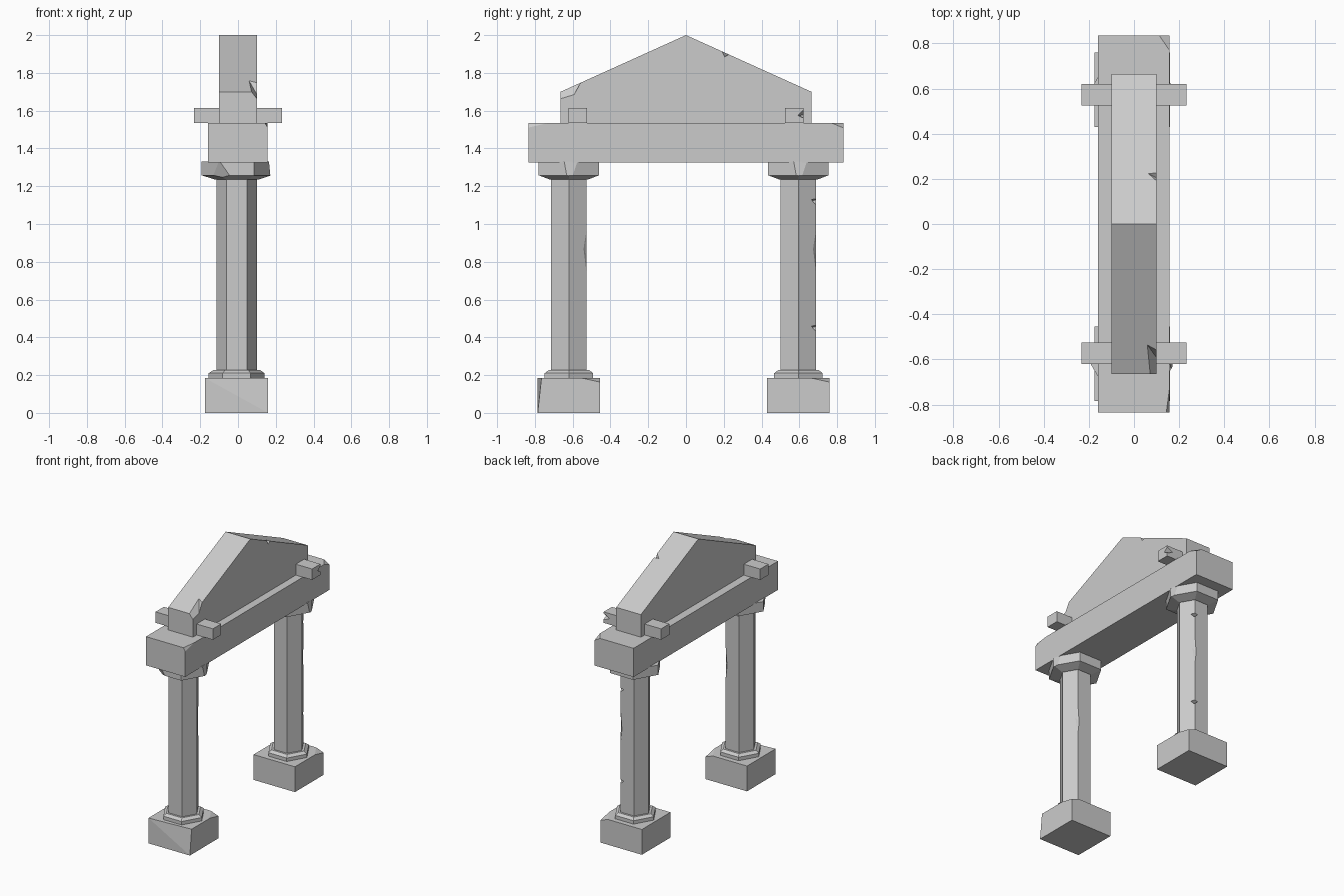
import bpy, bmesh, math
from mathutils import Vector

if "Cube" in bpy.data.objects:
    bpy.data.objects.remove(bpy.data.objects["Cube"], do_unlink=True)

# One plain stone colour
stone = bpy.data.materials.new("grey_stone")
stone.use_nodes = True
stone.diffuse_color = (0.6, 0.6, 0.6, 1)
stone.node_tree.nodes["Principled BSDF"].inputs["Base Color"].default_value = (0.6, 0.6, 0.6, 1)


def finish(name, bm):
    bmesh.ops.recalc_face_normals(bm, faces=bm.faces)
    mesh = bpy.data.meshes.new(name)
    bm.to_mesh(mesh)
    bm.free()
    mesh.materials.append(stone)
    obj = bpy.data.objects.new(name, mesh)
    bpy.context.collection.objects.link(obj)
    return obj


def block(name, low, high, chips=()):
    """Box whose corners can be broken off: chips are (corner signs, sizes)."""
    low, high = Vector(low), Vector(high)
    bm = bmesh.new()
    bmesh.ops.create_cube(bm, size=1)
    for v in bm.verts:
        v.co = (low + high) / 2 + v.co * (high - low)
    for signs, sizes in chips:
        corner = Vector([h if s > 0 else l for s, l, h in zip(signs, low, high)])
        normal = Vector([s / d for s, d in zip(signs, sizes)])
        on_plane = corner - Vector((signs[0] * sizes[0], 0, 0))
        chop(bm, on_plane, normal)
    return finish(name, bm)


def chop(bm, point, normal):
    geom = bm.verts[:] + bm.edges[:] + bm.faces[:]
    bmesh.ops.bisect_plane(bm, geom=geom, dist=1e-6, plane_co=point,
                           plane_no=Vector(normal).normalized(), clear_outer=True)
    bmesh.ops.holes_fill(bm, edges=[e for e in bm.edges if e.is_boundary], sides=0)


def hexagon_stack(name, x, y, profile, chops=()):
    """Six-sided turned part from (radius, height) pairs."""
    bm = bmesh.new()
    rings = []
    for r, z in profile:
        rings.append([bm.verts.new((x + r * math.cos(k * math.pi / 3),
                                    y + r * math.sin(k * math.pi / 3), z)) for k in range(6)])
    for a, b in zip(rings, rings[1:]):
        for k in range(6):
            n = (k + 1) % 6
            bm.faces.new((a[k], a[n], b[n], b[k]))
    bm.faces.new(rings[0][::-1])
    bm.faces.new(rings[-1])
    for offset, normal in chops:
        chop(bm, Vector((x, y, 0)) + Vector(offset), normal)
    return finish(name, bm)


def notch(obj, points):
    """Knock a faceted chip out of a part."""
    bm = bmesh.new()
    verts = [bm.verts.new(p) for p in points]
    bmesh.ops.convex_hull(bm, input=verts)
    cutter = finish("chip_cutter", bm)
    cutter.hide_render = True
    mod = obj.modifiers.new("chip", 'BOOLEAN')
    mod.operation = 'DIFFERENCE'
    mod.solver = 'EXACT'
    mod.object = cutter
    bpy.context.view_layer.objects.active = obj
    bpy.ops.object.modifier_apply(modifier=mod.name)
    bpy.data.objects.remove(cutter, do_unlink=True)


# Two columns, each with plinth, moulding, shaft and capital
for side, y in (("front", -0.62), ("back", 0.595)):
    chips = [((1, 1, 1), (0.06, 0.1, 0.022))]
    if side == "front":
        chips.append(((1, -1, 1), (0.335, 0.02, 0.185)))
    block(side + "_plinth", (-0.175, y - 0.165, 0), (0.16, y + 0.165, 0.185), chips)
    hexagon_stack(side + "_base_moulding", -0.007, y,
                  [(0.148, 0.18), (0.148, 0.21), (0.125, 0.226)])
    shaft = hexagon_stack(side + "_shaft", -0.007, y, [(0.108, 0.2), (0.108, 1.25)])
    # long worn chip and two small nicks on one shaft edge
    ex, ey = 0.047, y + 0.0935
    notch(shaft, [(ex - 0.004, ey - 0.007, 0.85), (ex + 0.03, ey - 0.03, 0.9),
                  (ex - 0.04, ey + 0.03, 0.75), (ex + 0.01, ey + 0.01, 0.56),
                  (ex + 0.01, ey + 0.01, 1.18)])
    if side == "back":
        for z in (0.45, 1.12):
            notch(shaft, [(ex - 0.02, ey - 0.03, z), (ex + 0.05, ey - 0.02, z + 0.02),
                          (ex - 0.03, ey + 0.05, z + 0.02), (ex + 0.02, ey + 0.02, z - 0.03)])
    # capital with a broken lower corner
    hexagon_stack(side + "_capital", -0.007, y,
                  [(0.115, 1.235), (0.185, 1.258), (0.185, 1.33)],
                  [((-0.08, -0.148, 1.29), (-0.5, -0.8, -0.35)),
                   ((0.172, 0, 1.29), (0.9, 0.15, 0.12))])

# Lintel beam
block("lintel_beam", (-0.16, -0.835, 1.325), (0.157, 0.835, 1.535),
      [((1, 1, 1), (0.045, 0.065, 0.027)), ((1, -1, 1), (0.014, 0.105, 0.025))])

# Cross bars
for side, y in (("front", -0.573), ("back", 0.573)):
    bar = block(side + "_cross_bar", (-0.233, y - 0.048, 1.535), (0.232, y + 0.048, 1.615))
    if side == "back":
        notch(bar, [(0.25, 0.585, 1.575), (0.25, 0.64, 1.625), (0.25, 0.64, 1.55),
                    (0.18, 0.63, 1.58), (0.19, 0.605, 1.575)])

# Gabled pediment
bm = bmesh.new()
outline = [(-0.664, 1.535), (0.664, 1.535), (0.664, 1.7), (0, 2), (-0.664, 1.7)]
face = bm.faces.new([bm.verts.new((-0.1, y, z)) for y, z in outline])
extruded = bmesh.ops.extrude_face_region(bm, geom=[face])
for v in extruded["geom"]:
    if isinstance(v, bmesh.types.BMVert):
        v.co.x = 0.1
# the extruded region leaves its source face as the far cap
if not any(all(v.co.x < 0 for v in f.verts) for f in bm.faces):
    bm.faces.new([v for v in bm.verts if v.co.x < 0])
pediment = finish("gabled_pediment", bm)

# Broken eave corner and a nick in the roof edge
notch(pediment, [(0.055, -0.53, 1.765), (0.12, -0.56, 1.76), (0.12, -0.62, 1.65),
                 (0.068, -0.68, 1.7), (0.12, -0.7, 1.63), (0.12, -0.7, 1.75)])
notch(pediment, [(0.05, 0.23, 1.905), (0.12, 0.16, 1.95), (0.12, 0.25, 1.91),
                 (0.11, 0.2, 1.88), (0.08, 0.2, 1.95)])
